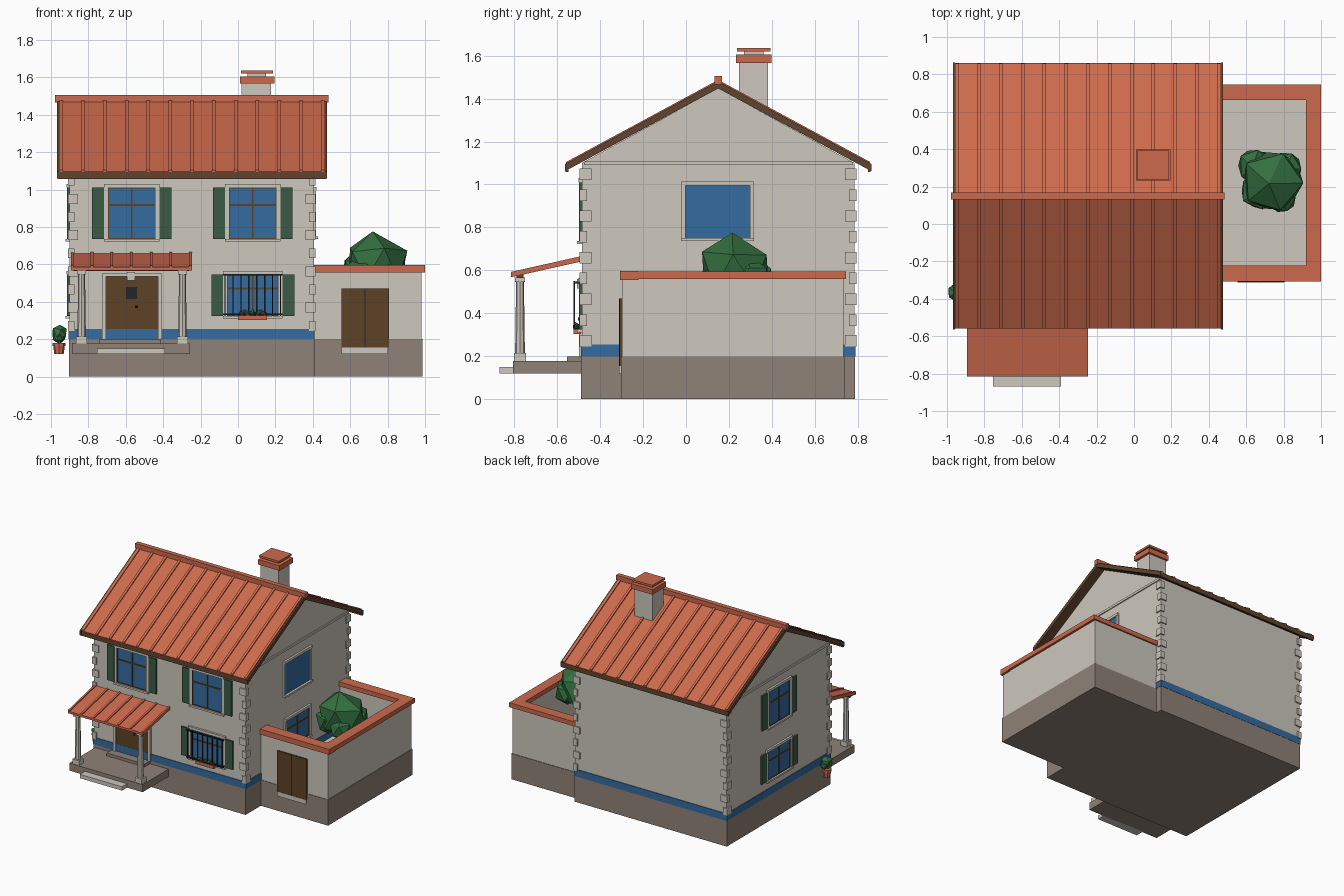
import bpy, bmesh, random
from mathutils import Matrix, Vector

random.seed(4)
cube = bpy.data.objects.get("Cube")
if cube:
    bpy.data.objects.remove(cube, do_unlink=True)


def material(name, r, g, b):
    def lin(c):
        c /= 255
        return c / 12.92 if c < 0.04 else ((c + 0.055) / 1.055) ** 2.4
    m = bpy.data.materials.new(name)
    col = (lin(r), lin(g), lin(b), 1)
    m.use_nodes = True
    m.diffuse_color = col
    m.node_tree.nodes["Principled BSDF"].inputs["Base Color"].default_value = col
    return m


CREAM = material("cream plaster", 205, 200, 189)
STONE = material("stone brown", 143, 130, 119)
BLUE = material("blue", 53, 108, 161)
TILE = material("terracotta", 204, 106, 77)
WOOD = material("dark timber", 96, 68, 46)
DOOR = material("door brown", 95, 66, 38)
SHUTTER = material("shutter green", 60, 90, 70)
LEAF = material("leaf green", 52, 112, 64)
IRON = material("iron", 36, 36, 42)


def finish(name, mat, bm):
    bmesh.ops.recalc_face_normals(bm, faces=bm.faces)
    me = bpy.data.meshes.new(name)
    bm.to_mesh(me)
    bm.free()
    me.materials.append(mat)
    ob = bpy.data.objects.new(name, me)
    bpy.context.collection.objects.link(ob)
    return ob


def boxes(name, mat, *spans):
    """One object made of boxes, each (x0, x1, y0, y1, z0, z1)."""
    bm = bmesh.new()
    for x0, x1, y0, y1, z0, z1 in spans:
        centre = Vector((x0 + x1, y0 + y1, z0 + z1)) / 2
        size = Matrix.Diagonal((x1 - x0, y1 - y0, z1 - z0, 1))
        bmesh.ops.create_cube(bm, size=1, matrix=Matrix.Translation(centre) @ size)
    return finish(name, mat, bm)


def extrude_x(name, mat, profile, spans):
    """Extrude a (y, z) profile along x once for each (x0, x1)."""
    bm = bmesh.new()
    for x0, x1 in spans:
        face = bm.faces.new([bm.verts.new((x0, y, z)) for y, z in profile])
        new = bmesh.ops.extrude_face_region(bm, geom=[face])["geom"]
        bmesh.ops.translate(bm, vec=(x1 - x0, 0, 0),
                            verts=[v for v in new if isinstance(v, bmesh.types.BMVert)])
    return finish(name, mat, bm)


def blobs(name, mat, items, jitter):
    """Faceted foliage from (x, y, z, radius) balls."""
    bm = bmesh.new()
    for x, y, z, r in items:
        new = bmesh.ops.create_icosphere(bm, subdivisions=1, radius=r,
                                         matrix=Matrix.Translation((x, y, z)))["verts"]
        for v in new:
            v.co += Vector([random.uniform(-jitter, jitter) * r for _ in range(3)])
    return finish(name, mat, bm)


def cones(name, mat, sides, items):
    """Tapered posts from (x, y, z0, z1, bottom radius, top radius)."""
    bm = bmesh.new()
    for x, y, z0, z1, r0, r1 in items:
        bmesh.ops.create_cone(bm, cap_ends=True, segments=sides, radius1=r0, radius2=r1,
                              depth=z1 - z0, matrix=Matrix.Translation((x, y, (z0 + z1) / 2)))
    return finish(name, mat, bm)


X0, X1, Y0, Y1 = -0.9, 0.405, -0.485, 0.785   # house walls
RIDGE = 0.15


def on_wall(side, u0, u1, z0, z1, d0, d1):
    """Box span on a wall; u runs along the wall and d outward."""
    if side == "front":
        return (u0, u1, Y0 - d1, Y0 - d0, z0, z1)
    if side == "west":
        return (X0 - d1, X0 - d0, u0, u1, z0, z1)
    return (X1 + d0, X1 + d1, u0, u1, z0, z1)


def window(name, side, c, w, z0, z1, bars=True, shutters=True):
    def put(part, mat, *spans):
        boxes(name + "_" + part, mat, *[on_wall(side, c + a, c + b, *rest) for a, b, *rest in spans])
    t = 0.02
    put("glass", BLUE, (-w, w, z0, z1, -0.01, 0.004))
    put("trim", CREAM, (-w - t, -w, z0, z1, 0, 0.012), (w, w + t, z0, z1, 0, 0.012),
        (-w - t, w + t, z1, z1 + t, 0, 0.016), (-w - t, w + t, z0 - 0.014, z0, 0, 0.022))
    if bars:
        h, zm = 0.005, z0 + (z1 - z0) * 0.66
        put("bars", DOOR, (-h, h, z0, z1, 0, 0.009), (-w, w, zm - h, zm + h, 0, 0.009),
            (-w, -w + h, z0, z1, 0, 0.009), (w - h, w, z0, z1, 0, 0.009),
            (-w, w, z1 - h, z1, 0, 0.009), (-w, w, z0, z0 + h, 0, 0.009))
    if shutters:
        s = w + t
        put("shutters", SHUTTER, (-s - 0.064, -s, z0, z1, 0, 0.014), (s, s + 0.064, z0, z1, 0, 0.014))


# House body, plinth and painted band
boxes("plinth", STONE, (X0 - .003, X1 + .003, Y0 - .004, Y1 + .003, 0, 0.2))
extrude_x("house_walls", CREAM, [(Y0, .2), (Y1, .2), (Y1, 1.1), (RIDGE, 1.448), (Y0, 1.1)], [(X0, X1)])
boxes("painted_band", BLUE, (X0 - .005, X1 + .005, Y0 - .005, Y1 + .005, 0.2, 0.255))
boxes("gable_moulding", CREAM, (X0 - .008, X1 + .008, Y0 + .01, Y1 - .01, 1.09, 1.108))

# Corner quoins, long side alternating
quoins = []
for i in range(9):
    z = 0.245 + i * 0.097
    lx, ly = (0.025, 0.045) if i % 2 == 0 else (0.045, 0.025)
    for x, sx in ((X0, 1), (X1, -1)):
        for y, sy in ((Y0, 1), (Y1, -1)):
            xs = sorted((x - sx * .01, x + sx * lx))
            ys = sorted((y - sy * .01, y + sy * ly))
            quoins.append((*xs, *ys, z, z + 0.053))
boxes("corner_quoins", CREAM, *quoins)


# Main roof: tiles, boards beneath, raised seams and ridge
def chevron(top, thick, half=0.708):
    drop = half * 0.54
    return [(RIDGE - half, top - drop), (RIDGE, top), (RIDGE + half, top - drop),
            (RIDGE + half, top - drop - thick), (RIDGE, top - thick), (RIDGE - half, top - drop - thick)]


extrude_x("roof_tiles", TILE, chevron(1.478, 0.014), [(-.958, .466)])
extrude_x("roof_boards", WOOD, chevron(1.464, 0.016, .706), [(-.958, .466)])
seams = [-.945 + i * 1.398 / 12 for i in range(13)]
extrude_x("roof_seams", TILE, chevron(1.487, 0.012), [(x - .009, x + .009) for x in seams])
extrude_x("barge_boards", WOOD, chevron(1.481, 0.034, .714), [(-.968, -.956), (.464, .476)])
boxes("eave_fascias", WOOD, *[(-.966, .474, y - .006, y + .006, 1.057, 1.094) for y in (-.554, .854)])
boxes("ridge_cap", TILE, (-.978, .484, RIDGE - .018, RIDGE + .018, 1.465, 1.505))

# Chimney
boxes("chimney_shaft", CREAM, (.02, .176, .246, .382, 1.3, 1.566))
boxes("chimney_cap", TILE, (.01, .194, .233, .398, 1.566, 1.605), (.015, .186, .238, .393, 1.62, 1.636))
boxes("chimney_flue", CREAM, (.05, .15, .27, .36, 1.6, 1.625))

# Windows
window("upper_door_window", "front", -.568, .128, .737, 1.01)
window("upper_front_window", "front", .079, .128, .737, 1.01)
window("lower_front_window", "front", .079, .138, .325, .545)
window("upper_west_window", "west", RIDGE, .128, .737, 1.01)
window("lower_west_window", "west", RIDGE, .138, .325, .545)
window("upper_east_window", "east", .147, .15, .75, .995, bars=False, shutters=False)
window("lower_east_window", "east", .147, .138, .325, .545, shutters=False)

# Iron grille and flower box on the lower front window
bars = [on_wall("front", x - .003, x + .003, .325, .55, .032, .038)
        for x in [-.07 + i * .298 / 7 for i in range(8)]]
rails = [on_wall("front", -.08, .238, z, z + .008, .03, .04) for z in (.33, .54)]
stays = [on_wall("front", x - .004, x + .004, z, z + .008, 0, .036) for x in (-.07, .228) for z in (.33, .54)]
boxes("window_grille", IRON, *bars, *rails, *stays)
boxes("flower_box", TILE, on_wall("front", 0, .156, .303, .327, .005, .04))
blobs("box_plants", LEAF, [(.02 + i * .029, Y0 - .025, .337, .017) for i in range(5)], .2)
blobs("box_flowers", TILE, [(.035 + i * .043, Y0 - .03, .352, .008) for i in range(3)], .1)

# Front door
boxes("front_door", DOOR, on_wall("front", -.706, -.428, .2, .535, -.01, .004))
boxes("door_trim", CREAM, on_wall("front", -.728, -.706, .2, .535, 0, .014),
      on_wall("front", -.428, -.406, .2, .535, 0, .014), on_wall("front", -.728, -.406, .535, .552, 0, .016),
      on_wall("front", -.594, -.55, .515, .56, 0, .022))
boxes("door_grille", IRON, on_wall("front", -.6, -.54, .415, .48, 0, .009))
cones("door_knob", IRON, 8, [(-.545, Y0 - .012, .367, .381, .007, .007)])

# Porch slab, steps, columns and lean-to roof
boxes("porch_slab", STONE, (-.888, -.257, -.806, Y0, .12, .178), (-.742, -.415, -.555, Y0, .178, .2))
boxes("porch_step", CREAM, (-.754, -.391, -.868, -.8, .12, .15))
posts = (-.836, -.297)
cones("porch_columns", CREAM, 8, [(x, -.773, .2, .56, .023, .018) for x in posts])
boxes("column_blocks", CREAM, *[(x - s, x + s, -.773 - s, -.773 + s, z0, z1) for x in posts
                                for s, z0, z1 in ((.029, .178, .215), (.024, .545, .567))])
boxes("porch_beam", WOOD, (-.88, -.262, -.79, -.756, .565, .58))


def lean_to(top, thick):
    a, b = (-.815, .585 + top), (Y0 + .005, .66 + top)
    return [a, b, (b[0], b[1] - thick), (a[0], a[1] - thick)]


extrude_x("porch_roof", TILE, lean_to(0, .017), [(-.893, -.247)])
extrude_x("porch_seams", TILE, lean_to(.008, .014),
          [(x - .007, x + .007) for x in [-.886 + i * .632 / 6 for i in range(7)]])

# Walled courtyard
boxes("court_plinth", STONE, (X1, .987, -.302, .737, 0, .2))
boxes("court_floor", CREAM, (X1, .94, -.26, .69, .2, .206))
boxes("court_walls", CREAM, (X1, .982, -.298, -.235, .2, .56), (X1, .982, .675, .733, .2, .56),
      (.93, .982, -.235, .675, .2, .56))
boxes("court_coping", TILE, (X1, 1.0, -.307, -.222, .556, .598), (X1, 1.0, .664, .745, .56, .595),
      (.92, 1.0, -.222, .664, .56, .595))
boxes("court_door", DOOR, (.554, .806, -.31, -.29, .155, .47))
boxes("court_door_gap", IRON, (.677, .683, -.313, -.3, .155, .47))
boxes("court_door_sill", CREAM, (.554, .803, -.313, -.29, .12, .155))

# Courtyard bush
cones("bush_trunk", WOOD, 6, [(.73, .23, .2, .5, .025, .018)])
blobs("courtyard_bush", LEAF, [(.735, .225, .595, .18), (.64, .31, .57, .1), (.81, .3, .56, .1),
                               (.66, .17, .55, .1), (.79, .14, .54, .085)], .08)

# Potted plant beside the west wall
cones("plant_pot", TILE, 8, [(-.957, -.365, .12, .165, .025, .031), (-.957, -.365, .163, .18, .034, .034)])
blobs("pot_plant", LEAF, [(-.955, -.365, .235, .045), (-.96, -.375, .21, .035), (-.95, -.35, .215, .035)], .08)
